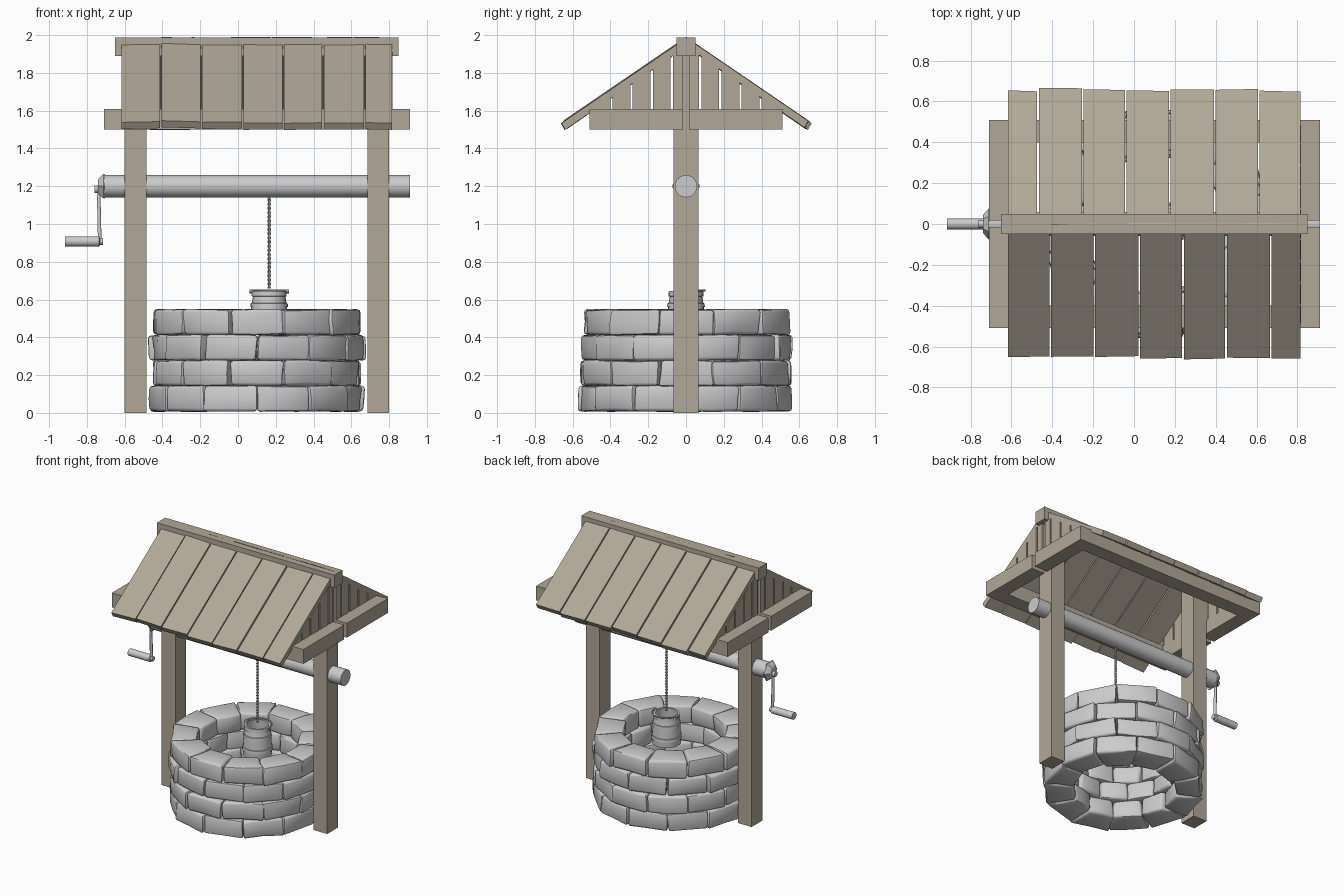
import bpy, bmesh, math, random
from mathutils import Vector, noise

if "Cube" in bpy.data.objects:
    bpy.data.objects.remove(bpy.data.objects["Cube"])

random.seed(4)
CX = 0.1                       # centre of the well and frame
wood = bpy.data.materials.new("wood")
wood.diffuse_color = (0.44, 0.39, 0.31, 1)
wood.use_nodes = True
wood.node_tree.nodes["Principled BSDF"].inputs["Base Color"].default_value = wood.diffuse_color


def finish(name, bm, mat=None, smooth=None):
    bmesh.ops.recalc_face_normals(bm, faces=bm.faces)
    me = bpy.data.meshes.new(name)
    bm.to_mesh(me)
    bm.free()
    ob = bpy.data.objects.new(name, me)
    bpy.context.collection.objects.link(ob)
    if mat:
        me.materials.append(mat)
    if smooth:
        bpy.ops.object.select_all(action='DESELECT')
        ob.select_set(True)
        bpy.context.view_layer.objects.active = ob
        bpy.ops.object.shade_smooth_by_angle(angle=math.radians(smooth))
    return ob


def add_loft(bm, rings):
    """Closed solid through a list of equal-length rings of points."""
    rows = [[bm.verts.new(p) for p in r] for r in rings]
    n = len(rows[0])
    for a, b in zip(rows, rows[1:]):
        for i in range(n):
            bm.faces.new((a[i], a[(i + 1) % n], b[(i + 1) % n], b[i]))
    bm.faces.new(rows[0][::-1])
    bm.faces.new(rows[-1])


def prism(name, x0, x1, prof0, prof1=None):
    """Solid running along x between two (y, z) profiles."""
    bm = bmesh.new()
    add_loft(bm, [[(x0, y, z) for y, z in prof0],
                  [(x1, y, z) for y, z in (prof1 or prof0)]])
    return finish(name, bm, wood)


def bar(name, x0, x1, y0, y1, z0, z1):
    return prism(name, x0, x1, [(y0, z0), (y1, z0), (y1, z1), (y0, z1)])


def turned(name, profile, axis, origin, sides=32, smooth=35):
    """Capped lathe of (radius, height) points along x or z."""
    rings = []
    for r, h in profile:
        ring = []
        for i in range(sides):
            a = 2 * math.pi * i / sides
            c, s = r * math.cos(a), r * math.sin(a)
            ring.append(Vector(origin) + Vector((c, s, h) if axis == 'z' else (h, c, s)))
        rings.append(ring)
    bm = bmesh.new()
    add_loft(bm, rings)
    return finish(name, bm, None, smooth)


def tube(name, points, radius):
    cu = bpy.data.curves.new(name, 'CURVE')
    cu.dimensions = '3D'
    cu.bevel_depth = radius
    cu.bevel_resolution = 1
    cu.use_fill_caps = True
    sp = cu.splines.new('POLY')
    sp.points.add(len(points) - 1)
    for p, co in zip(sp.points, points):
        p.co = (*co, 1)
    ob = bpy.data.objects.new(name, cu)
    bpy.context.collection.objects.link(ob)
    return ob


# Stone wall: four staggered courses of twelve rounded blocks
for row in range(4):
    course = bmesh.new()
    z0 = 0.008 + row * 0.135
    for k in range(12):
        mid = math.radians(-90 + 30 * k + (15 if row % 2 == 0 else 0))
        half = math.radians(14.9)
        ro, ri = 0.563 + random.uniform(-.01, .012), 0.36 + random.uniform(-.015, .015)
        bm = bmesh.new()
        rings = []
        for z in (z0, z0 + 0.135):
            rings.append([(CX + r * math.cos(a), r * math.sin(a), z)
                          for r, a in ((ri, mid - half), (ro, mid - half),
                                       (ro, mid + half), (ri, mid + half))])
        add_loft(bm, rings)
        bmesh.ops.recalc_face_normals(bm, faces=bm.faces)
        bmesh.ops.subdivide_edges(bm, edges=bm.edges[:], cuts=1, use_grid_fill=True)
        sharp = [e for e in bm.edges if e.calc_face_angle(0) > 0.5]
        bmesh.ops.bevel(bm, geom=sharp, offset=0.017, segments=2, profile=0.5, affect='EDGES')
        seed = Vector((k * 3.7, row * 5.1, 0))
        for v in bm.verts:
            d = noise.noise_vector(v.co * 6 + seed) * 0.016
            d.z *= 0.35
            v.co += d
            v.co.z = max(v.co.z, 0)
        me = bpy.data.meshes.new("tmp")
        bm.to_mesh(me)
        bm.free()
        course.from_mesh(me)
        bpy.data.meshes.remove(me)
    finish(f"stone_course_{row + 1}", course, None, 45)

# Posts, and the roof frame made of two mirrored halves
for side, x0 in (("left", -0.60), ("right", 0.685)):
    bar(f"post_{side}", x0, x0 + 0.115, -0.065, 0.065, 0, 1.89)
for s, label in ((-1, "front"), (1, "back")):
    bar(f"eave_beam_{label}", -0.71, 0.91, s * 0.40, s * 0.51, 1.5, 1.61)
    for side, x0 in (("left", -0.71), ("right", 0.80)):
        bar(f"end_beam_{side}_{label}", x0, x0 + 0.11, s * 0.016, s * 0.40, 1.5, 1.61)
    # Gable boards, cut to the slope of the roof
    for side, x0 in (("left", -0.617), ("right", 0.80)):
        edges = [0.01, 0.075, 0.182, 0.288, 0.395, 0.505]
        for i, (a, b) in enumerate(zip(edges, edges[1:])):
            a, b = a + 0.006, b - 0.006
            prism(f"gable_board_{side}_{label}_{i + 1}", x0, x0 + 0.017,
                  [(s * a, 1.59), (s * b, 1.59),
                   (s * b, 1.945 - 0.68 * b), (s * a, 1.945 - 0.68 * a)])

# Roof planks: seven a side, the back turned half round from the front
cuts = [-0.62, -0.41, -0.195, 0.025, 0.24, 0.45, 0.67, 0.82]
for s, label in ((-1, "front"), (1, "back")):
    xs = cuts if s < 0 else [2 * CX - c for c in reversed(cuts)]
    for i, (a, b) in enumerate(zip(xs, xs[1:])):
        grow = random.uniform(-0.006, 0.008)

        def slope():
            t = random.uniform(-0.006, 0.004)
            e = grow + random.uniform(-0.003, 0.003)
            return [(0, 1.987 + t), (s * (0.655 + e), 1.54 - 0.68 * e + t),
                    (s * (0.635 + e), 1.505 - 0.68 * e + t), (0, 1.942 + t)]
        prism(f"roof_plank_{label}_{i + 1}", a + 0.004, b - 0.004, slope(), slope())
bar("ridge_beam", -0.65, 0.85, -0.05, 0.05, 1.89, 1.987)

# Windlass roller, end cap, crank and grip
turned("roller", [(0.059, -0.71), (0.059, 0.91)], 'x', (0, 0, 1.2))
turned("crank_cap", [(0.04, -0.74), (0.05, -0.735), (0.075, -0.712), (0.075, -0.704)],
       'x', (0, 0, 1.2), sides=6, smooth=20)
tube("crank_arm", [(-0.73, 0, 1.2), (-0.738, 0, 1.18), (-0.732, 0, 0.91)], 0.011)
turned("crank_joint", [(0.02, -0.025), (0.02, 0.025)], 'x', (-0.736, 0, 1.185), sides=12)
turned("crank_grip", [(0.027, -0.915), (0.027, -0.735), (0.018, -0.73), (0.018, -0.715)],
       'x', (0, 0, 0.908), sides=16)

# Twisted rope of two strands
BX = 0.165
for j in range(2):
    pts = []
    for i in range(161):
        a = i / 160 * math.tau * 11 + j * math.pi
        pts.append((BX + 0.005 * math.cos(a), 0.005 * math.sin(a), 0.66 + 0.49 * i / 160))
    tube(f"rope_strand_{j + 1}", pts, 0.0045)

# Bucket with hoops, rim ears and a folded bail
turned("bucket", [(0.1, 0.42), (0.102, 0.46), (0.107, 0.461), (0.105, 0.485), (0.1, 0.486),
                  (0.095, 0.56), (0.1, 0.561), (0.098, 0.58), (0.092, 0.581),
                  (0.086, 0.615), (0.093, 0.618), (0.091, 0.645), (0.076, 0.645),
                  (0.086, 0.44)], 'z', (BX, 0, 0), sides=24)
tube("bucket_bail", [(BX + 0.1 * math.cos(math.pi * i / 16), 0.1 * math.sin(math.pi * i / 16), 0.648)
                     for i in range(17)], 0.005)
for side, s in (("left", -1), ("right", 1)):
    turned(f"bucket_ear_{side}", [(0.011, -0.012), (0.011, 0.012)], 'x',
           (BX + s * 0.093, 0, 0.643), sides=10)
